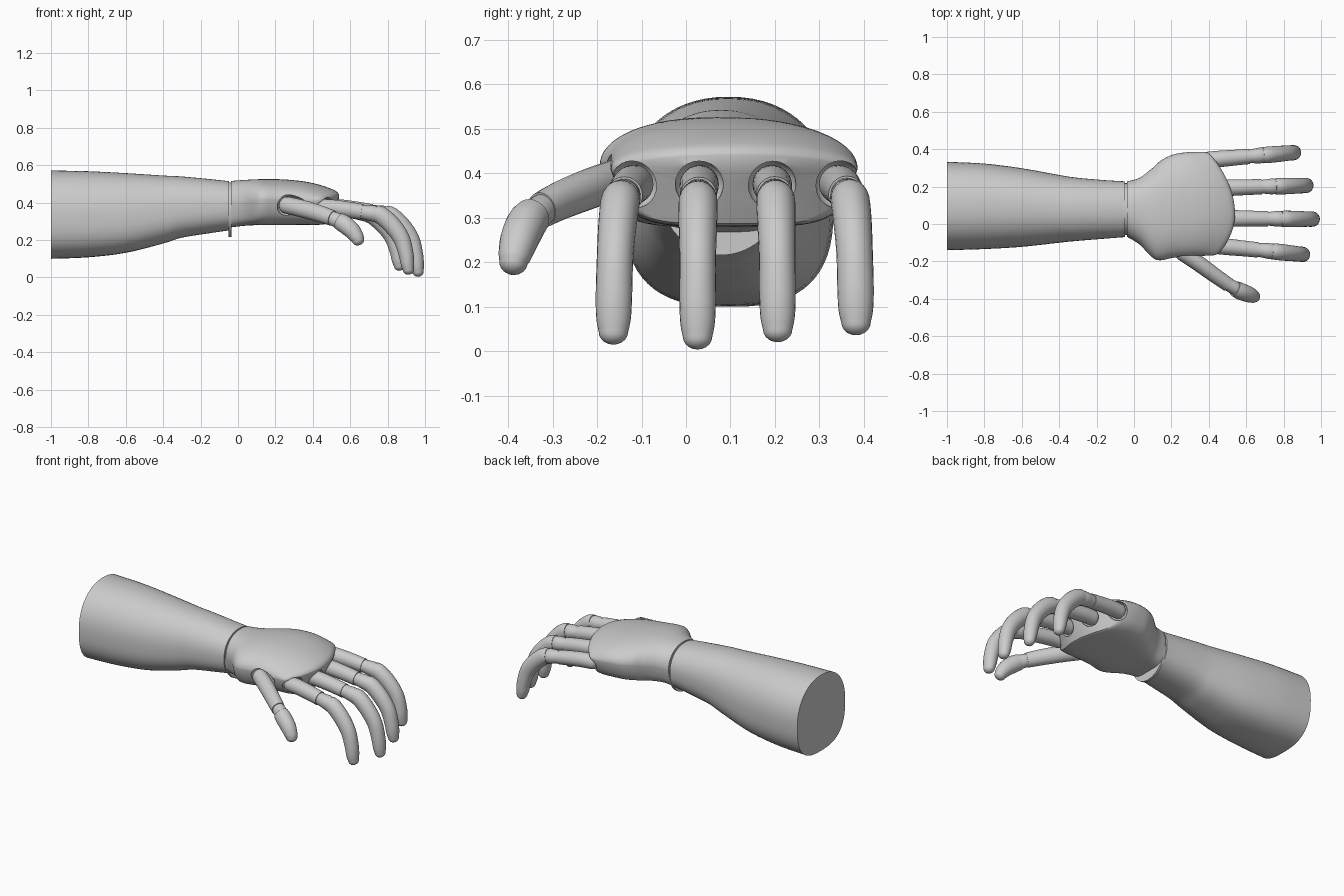
import bpy, bmesh, math
from mathutils import Vector

if "Cube" in bpy.data.objects:
    bpy.data.objects.remove(bpy.data.objects["Cube"])


def spline(rows, steps):
    """Catmull-Rom interpolation of parameter rows."""
    out = []
    for i in range(len(rows) - 1):
        a, b, c, d = (rows[max(i - 1, 0)], rows[i], rows[i + 1],
                      rows[min(i + 2, len(rows) - 1)])
        for k in range(steps):
            t = k / steps
            out.append([0.5 * (2 * q + (r - p) * t + (2 * p - 5 * q + 4 * r - s) * t * t
                               + (3 * q - p - 3 * r + s) * t ** 3)
                        for p, q, r, s in zip(a, b, c, d)])
    return out + [list(rows[-1])]


def loft(name, rings):
    """Skin a list of rings, cap both ends and shade smooth."""
    bm = bmesh.new()
    vs = [[bm.verts.new(p) for p in r] for r in rings]
    n = len(vs[0])
    for a, b in zip(vs, vs[1:]):
        for i in range(n):
            j = (i + 1) % n
            bm.faces.new((a[i], a[j], b[j], b[i]))
    bm.faces.new(vs[0])
    bm.faces.new(vs[-1])
    bmesh.ops.recalc_face_normals(bm, faces=bm.faces)
    me = bpy.data.meshes.new(name)
    bm.to_mesh(me)
    bm.free()
    ob = bpy.data.objects.new(name, me)
    bpy.context.collection.objects.link(ob)
    smooth(ob)
    return ob


def smooth(ob):
    bpy.ops.object.select_all(action='DESELECT')
    ob.select_set(True)
    bpy.context.view_layer.objects.active = ob
    bpy.ops.object.shade_smooth_by_angle(angle=math.radians(38))


def power(v, n):
    return math.copysign(abs(v) ** (2 / n), v)


def section(row, low_n, taper=0.0, count=64):
    """Cross-section in y/z: round above the widest line, squarer below."""
    x, yl, yr, zb, zt, zm = row
    ring = []
    for i in range(count):
        a = 2 * math.pi * i / count
        c, s = math.cos(a), math.sin(a)
        n = 2.2 if s >= 0 else low_n
        h = power(s, n)
        w = power(c, n) * (1 + taper * min(h, 0))
        ring.append(Vector((x, (yl + yr) / 2 + w * (yr - yl) / 2,
                            zm + h * ((zt - zm) if h > 0 else (zm - zb)))))
    return ring


def tube(name, rows, side, steps=4, count=24, grow=0.0, round_start=False):
    """Sweep an ellipse along rows of x, y, z, half width, half depth."""
    rows = spline(rows, steps)
    pts = [Vector(r[:3]) for r in rows]
    rings = []
    for i, r in enumerate(rows):
        t = (pts[min(i + 1, len(pts) - 1)] - pts[max(i - 1, 0)]).normalized()
        u = (side - t * side.dot(t)).normalized()
        v = t.cross(u)
        rings.append([pts[i] + u * math.cos(a) * (r[3] + grow) + v * math.sin(a) * (r[4] + grow)
                      for a in (2 * math.pi * k / count for k in range(count))])

    def dome(p, d, ring):
        rad = max((q - p).length for q in ring)
        return [[p + (q - p) * math.cos(b) + d * rad * 0.85 * math.sin(b) for q in ring]
                for b in (0.3, 0.6, 0.9, 1.2, 1.45)]
    if round_start:
        rings = dome(pts[0], (pts[0] - pts[1]).normalized(), rings[0])[::-1] + rings
    if name.endswith("tip"):
        rings += dome(pts[-1], (pts[-1] - pts[-2]).normalized(), rings[-1])
    return loft(name, rings)


# forearm
arm = [(-1, -.14, .332, .10, .572, .33), (-.8, -.134, .323, .108, .568, .33),
       (-.6, -.122, .298, .132, .558, .33), (-.4, -.10, .262, .182, .545, .35),
       (-.3, -.09, .247, .213, .54, .365), (-.15, -.078, .234, .237, .526, .375),
       (-.048, -.07, .228, .252, .515, .38)]
loft("forearm", [section(r, 2.7 + 0.4 * min(0, -r[0] - 1 + .4)) for r in spline(arm, 5)])

# thin wrist plate
loft("wrist_plate", [section((x, -.06, .218, .216, .508, .365), 2.0) for x in (-.05, -.036)])

# palm, with its front edge swept back toward the outer fingers
palm_rows = [(-.038, -.068, .228, .268, .516, .39), (.03, -.11, .247, .276, .521, .40),
             (.10, -.18, .30, .28, .525, .41), (.16, -.194, .34, .28, .526, .415),
             (.25, -.18, .37, .28, .524, .415), (.36, -.172, .383, .28, .513, .415),
             (.45, -.17, .386, .28, .492, .41), (.52, -.168, .384, .283, .465, .41),
             (.54, -.16, .375, .287, .445, .405)]


def sweep(p):
    if p.x > .1:
        d = p.y - .05
        end = .54 - (1.25 if d > 0 else 2.0) * d * d - .5 * max(0, .42 - p.z)
        p.x = .1 + (p.x - .1) * (end - .1) / .44
    return p


rings = [section(r, 4.5, .16) for r in spline(palm_rows, 5)]
mid = Vector((.54, .1, .36))
edge = rings[-1]
for k in (.95, .75, .5, .25, .08):
    rings.append([mid + (p - mid) * k for p in edge])
rings = [[sweep(p.copy()) for p in r] for r in rings]
palm = loft("palm", rings)
cutters = []

# four fingers: shift in x, knuckle y, tip y, tip lift
fingers = {"index": (-.052, -.117, -.163, .012), "middle": (0, .03, .026, 0),
           "ring": (-.034, .193, .206, .018), "little": (-.10, .343, .382, .035)}
proximal = [(.50, .375, .044, .044), (.56, .372, .044, .044), (.64, .362, .042, .043),
            (.715, .35, .041, .042)]
joint = [(.705, .351, .036, .037), (.735, .347, .038, .039), (.77, .342, .042, .043),
         (.80, .334, .039, .042)]
tip = [(.79, .338, .043, .046), (.82, .328, .044, .048), (.875, .277, .043, .048),
       (.925, .205, .041, .045), (.95, .12, .041, .04), (.958, .065, .039, .036),
       (.963, .032, .033, .030)]
side = Vector((0, 1, 0))
for name, (dx, y0, y1, lift) in fingers.items():
    def place(rows):
        return [(x + dx, y0 + (y1 - y0) * (x - .5) / .46, z + lift * (1 - z / .375), w, h)
                for x, z, w, h in rows]
    tube(name + "_proximal", place(proximal), side, round_start=True)
    tube(name + "_joint", place(joint), side)
    tube(name + "_finger_tip", place(tip), side)
    cutters.append(tube(name + "_socket_cutter", place(proximal), side, grow=.010,
                        round_start=True))

# thumb
side = Vector((.35, .2, 1))
thumb = [(.26, -.155, .387, .046, .042), (.35, -.215, .366, .047, .042),
         (.44, -.28, .34, .045, .04), (.505, -.325, .317, .042, .038)]
tube("thumb_proximal", thumb, side, round_start=True)
tube("thumb_joint", [(.495, -.318, .322, .036, .033), (.525, -.335, .308, .04, .036),
                     (.55, -.35, .297, .04, .036)], side)
tube("thumb_tip", [(.54, -.346, .302, .045, .042), (.57, -.36, .284, .048, .045),
                   (.61, -.375, .25, .045, .043), (.635, -.385, .215, .038, .037),
                   (.642, -.388, .200, .033, .032)], side)
cutters.append(tube("thumb_socket_cutter", thumb, side, grow=.012, round_start=True))

# carve the finger sockets into the palm
for c in cutters:
    mod = palm.modifiers.new("socket", 'BOOLEAN')
    mod.operation, mod.solver, mod.object = 'DIFFERENCE', 'EXACT', c
    c.hide_render = True
deps = bpy.context.evaluated_depsgraph_get()
carved = bpy.data.meshes.new_from_object(palm.evaluated_get(deps))
palm.modifiers.clear()
palm.data = carved
for c in cutters:
    bpy.data.objects.remove(c)
smooth(palm)
